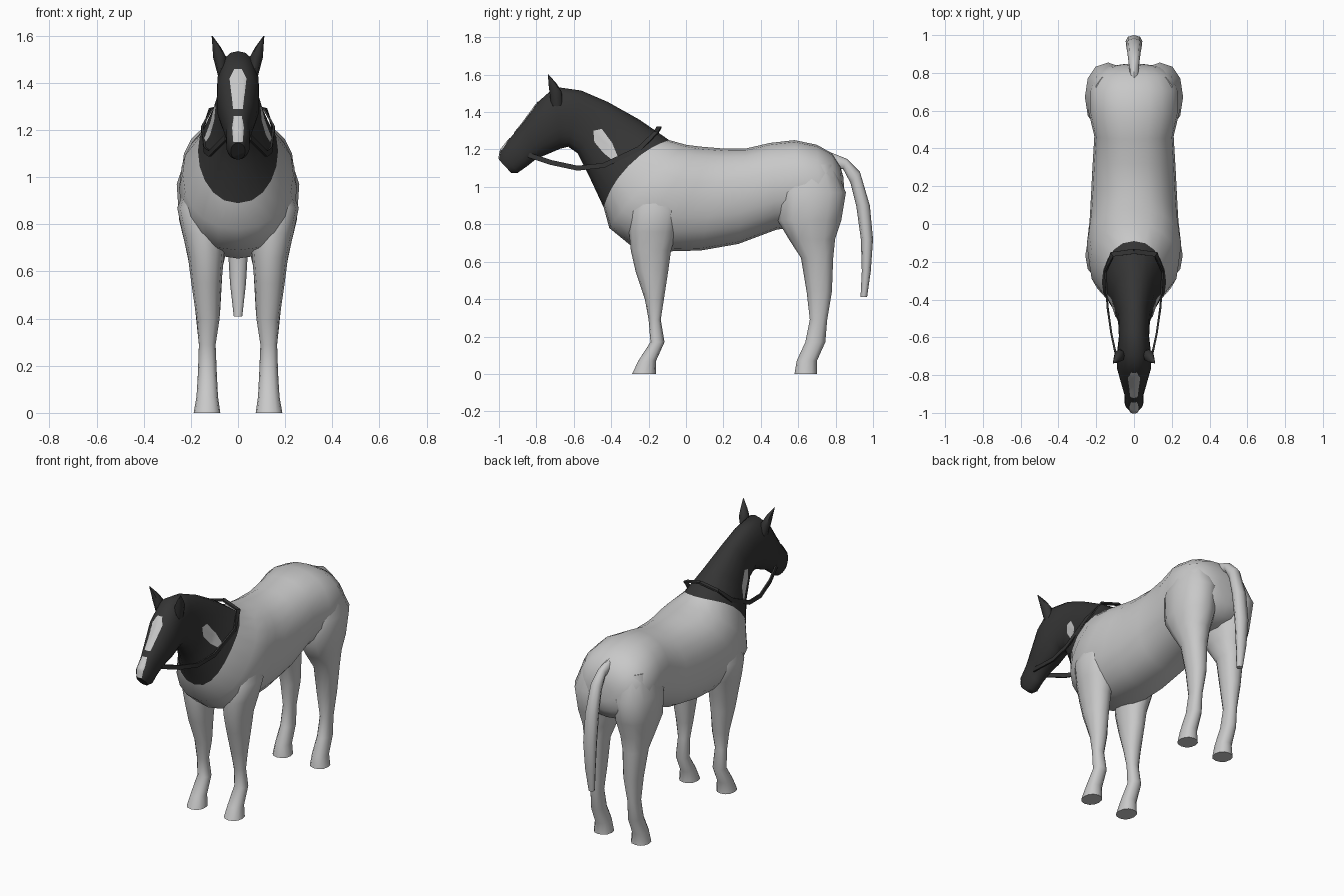
import bpy, bmesh, math
from mathutils import Vector
from mathutils.bvhtree import BVHTree

if "Cube" in bpy.data.objects:
    bpy.data.objects.remove(bpy.data.objects["Cube"])


def mat(name, v):
    m = bpy.data.materials.new(name)
    m.diffuse_color = (v, v, v, 1)
    m.use_nodes = True
    m.node_tree.nodes["Principled BSDF"].inputs["Base Color"].default_value = m.diffuse_color
    return m


PALE = mat("pale_grey", 0.58)
DARK = mat("charcoal", 0.035)


def finish(name, bm, mats, angle=50):
    bmesh.ops.recalc_face_normals(bm, faces=bm.faces)
    me = bpy.data.meshes.new(name)
    bm.to_mesh(me)
    bm.free()
    for m in mats:
        me.materials.append(m)
    for p in me.polygons:
        p.use_smooth = True
    me.set_sharp_from_angle(angle=math.radians(angle))
    ob = bpy.data.objects.new(name, me)
    bpy.context.collection.objects.link(ob)
    return ob


def loft(name, rings, mats, split=None, angle=50):
    """Skin closed rings; faces from ring index 'split' on use material 1."""
    bm = bmesh.new()
    vs = [[bm.verts.new(p) for p in r] for r in rings]
    n = len(vs[0])
    for k in range(len(vs) - 1):
        for i in range(n):
            j = (i + 1) % n
            f = bm.faces.new((vs[k][i], vs[k][j], vs[k + 1][j], vs[k + 1][i]))
            f.material_index = int(split is not None and k >= split)
    bm.faces.new(vs[0])
    f = bm.faces.new(vs[-1])
    f.material_index = int(split is not None)
    return finish(name, bm, mats, angle)


def spow(v, e):
    return math.copysign(abs(v) ** e, v)


def section(y0, z0, y1, z1, hw, bow=0, n=20, e=0.9):
    """Oval across x, running from a lower to an upper outline point."""
    a, b = Vector((0, y0, z0)), Vector((0, y1, z1))
    mid, half = (a + b) / 2, (b - a) / 2
    nor = Vector((0, -half.z, half.y)).normalized()
    pts = []
    for i in range(n):
        t = 2 * math.pi * i / n
        s = math.sin(t)
        p = mid + half * spow(math.cos(t), e) + nor * bow * s * s
        pts.append(p + Vector((hw * spow(s, e), 0, 0)))
    return pts


def slab(z, yf, yb, xi, xo, side, n=12):
    """Horizontal oval for a leg."""
    return [Vector((side * ((xi + xo) / 2 + (xo - xi) / 2 * spow(math.sin(t), .9)),
                    (yf + yb) / 2 + (yb - yf) / 2 * spow(math.cos(t), .9), z))
            for t in (2 * math.pi * i / n for i in range(n))]


# Body, neck and head in one skin, dark from the neck base forward
trunk = [
    (.848, .94, .842, 1.05, .06), (.84, .88, .825, 1.11, .14),
    (.80, .82, .78, 1.18, .205), (.72, .79, .70, 1.225, .24),
    (.60, .79, .58, 1.25, .24), (.48, .77, .45, 1.235, .21),
    (.28, .695, .32, 1.205, .22), (.08, .66, .20, 1.205, .228),
    (-.10, .655, .14, 1.21, .235), (-.30, .69, .08, 1.215, .25),
    (-.41, .78, 0, 1.225, .235, .02), (-.44, .89, -.09, 1.25, .17, .06),
    (-.51, 1.04, -.25, 1.36, .115, .03), (-.58, 1.18, -.42, 1.455, .085),
    (-.63, 1.215, -.56, 1.515, .08), (-.67, 1.205, -.70, 1.535, .09),
    (-.74, 1.175, -.79, 1.455, .09), (-.80, 1.15, -.87, 1.345, .07),
    (-.85, 1.11, -.945, 1.255, .05), (-.90, 1.075, -.988, 1.20, .05),
    (-.935, 1.075, -1.0, 1.145, .03),
]
body = loft("body", [section(*r) for r in trunk], [PALE, DARK], 11)

# Tail
tail = [
    (.77, 1.10, .76, 1.19, .02), (.84, 1.095, .86, 1.15, .028),
    (.88, 1.02, .93, 1.08, .035), (.91, .90, .983, .90, .042),
    (.935, .72, 1.0, .72, .044), (.94, .55, .988, .55, .034),
    (.933, .41, .968, .41, .018),
]
loft("tail", [section(*r, n=8) for r in tail], [PALE])

# Legs: height, front, back, inner, outer
fore = [
    (1.02, -.25, -.06, .06, .20), (.87, -.30, -.03, .05, .258),
    (.76, -.305, -.05, .05, .235), (.66, -.295, -.08, .06, .212),
    (.55, -.27, -.095, .07, .198), (.40, -.22, -.118, .078, .176),
    (.29, -.20, -.135, .095, .166), (.17, -.19, -.115, .09, .17),
    (.07, -.255, -.16, .085, .176), (0, -.288, -.16, .075, .188),
]
hind = [
    (1.12, .55, .79, .04, .21), (.97, .49, .855, .015, .26),
    (.82, .49, .83, .015, .25), (.72, .55, .797, .04, .226),
    (.62, .615, .787, .065, .205), (.44, .645, .78, .075, .182),
    (.29, .662, .755, .095, .166), (.17, .638, .745, .09, .17),
    (.07, .592, .70, .085, .176), (0, .58, .70, .075, .188),
]
for s, tag in ((-1, "left"), (1, "right")):
    loft("front_leg_" + tag, [slab(*r, s) for r in fore], [PALE])
    loft("hind_leg_" + tag, [slab(*r, s) for r in hind], [PALE])

    # Ear
    ear = [(1.43, -.72, -.66, .05, .085), (1.51, -.73, -.665, .05, .106),
           (1.55, -.735, -.69, .072, .108), (1.60, -.738, -.734, .108, .112)]
    loft("ear_" + tag, [slab(*r, s, n=8) for r in ear], [DARK])

    # Rein: flat strap from the mouth over the base of the neck
    path = [(.05, -.84, 1.17), (.09, -.72, 1.13), (.12, -.58, 1.10),
            (.14, -.44, 1.115), (.152, -.25, 1.205), (.115, -.16, 1.29),
            (0, -.145, 1.318)]
    rings = []
    for i, p in enumerate(path):
        a, b = Vector(path[max(i - 1, 0)]), Vector(path[min(i + 1, len(path) - 1)])
        t = (b - a).normalized()
        side = Vector((1, 0, 0)) if i < 5 else Vector((.3, 0, 1))
        up = t.cross(side).normalized() * .013
        out = t.cross(up).normalized() * .005
        rings.append([Vector(((p[0] + q.x) * s, p[1] + q.y, p[2] + q.z))
                      for q in (up + out, up - out, -up - out, out - up)])
    loft("rein_" + tag, rings, [DARK], angle=30)

# Pale markings laid on the skin
bm = bmesh.new()
bm.from_mesh(body.data)
tree = BVHTree.FromBMesh(bm)
bm.free()


def marking(name, outline, lift, direction):
    """Project a flat outline, given by lift(u, v), onto the body."""
    pts = []
    for i, p in enumerate(outline):
        a, b = Vector(p), Vector(outline[(i + 1) % len(outline)])
        pts += [a.lerp(b, k / 3) for k in range(3)]
    c = sum(pts, Vector((0, 0))) / len(pts)
    bm = bmesh.new()

    def put(p):
        hit, nor, _, _ = tree.ray_cast(lift(*p), direction)
        if hit is None:
            return bm.verts.new(lift(*p))
        return bm.verts.new(hit - direction * .006)

    loops = [[put(c.lerp(p, k / 5)) for p in pts] for k in range(1, 6)]
    mid = put(c)
    n = len(pts)
    for i in range(n):
        j = (i + 1) % n
        bm.faces.new((mid, loops[0][i], loops[0][j]))
        for lo, hi in zip(loops, loops[1:]):
            bm.faces.new((lo[i], hi[i], hi[j], lo[j]))
    finish(name, bm, [PALE])


def mirror_outline(half):
    return half + [(-x, z) for x, z in reversed(half)]


def from_front(x, z):
    return Vector((x, -1.5, z))


back = Vector((0, 1, 0))
marking("forehead_blaze", mirror_outline(
    [(.016, 1.46), (.036, 1.42), (.027, 1.34), (.022, 1.29)]), from_front, back)
marking("nose_blaze", mirror_outline(
    [(.018, 1.26), (.025, 1.21), (.02, 1.15)]), from_front, back)
neck = [(-.495, 1.30), (-.45, 1.31), (-.395, 1.235), (-.36, 1.15),
        (-.39, 1.14), (-.44, 1.18), (-.49, 1.24)]
for s, tag in ((-1, "left"), (1, "right")):
    marking("neck_patch_" + tag, neck,
            lambda y, z, s=s: Vector((s, y, z)), Vector((-s, 0, 0)))
